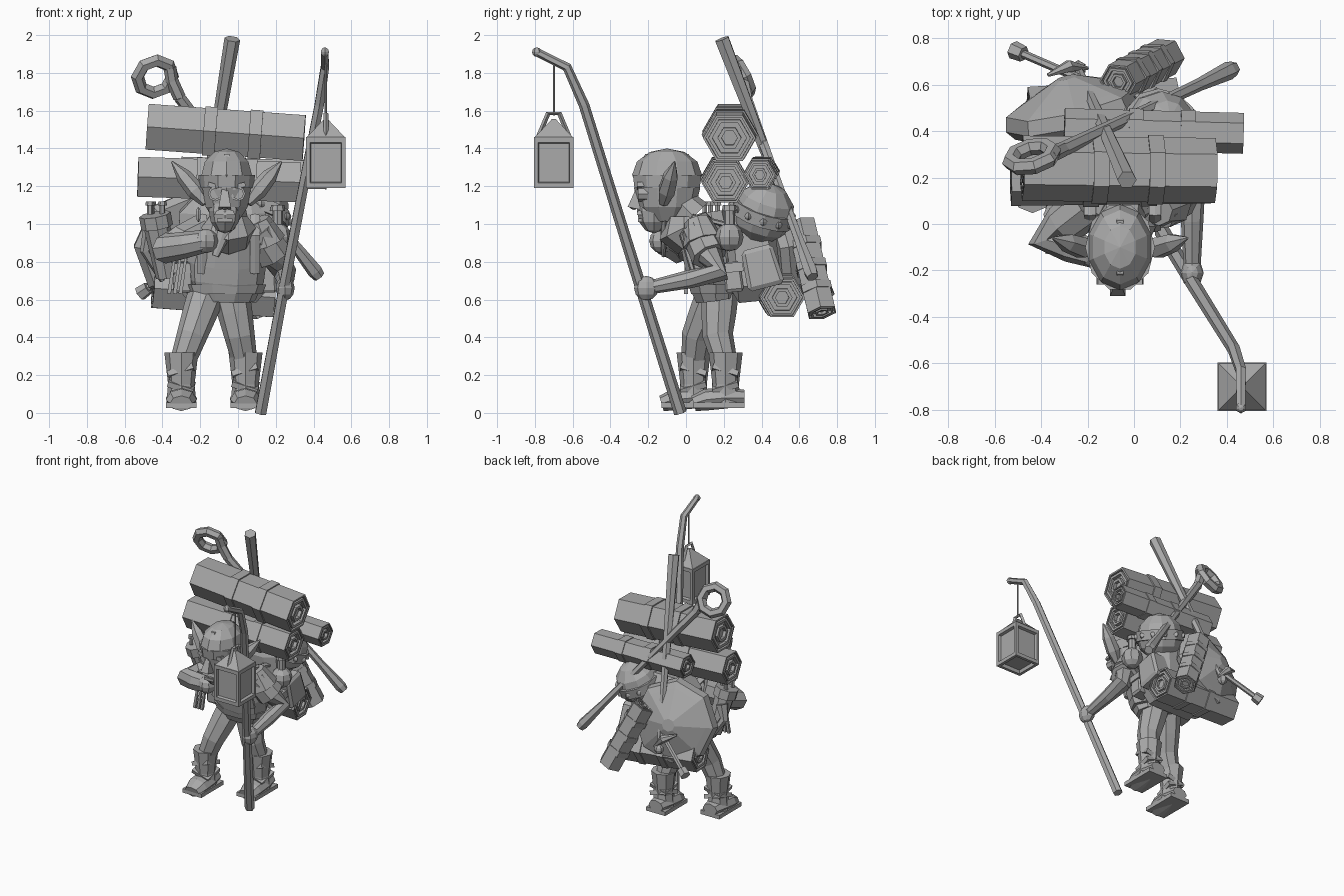
import bpy, bmesh, math
from mathutils import Vector, Euler

cube = bpy.data.objects.get("Cube")
if cube:
    bpy.data.objects.remove(cube, do_unlink=True)

grey = (.4, .4, .4, 1)
material = bpy.data.materials.new("plain grey")
material.use_nodes = True
material.diffuse_color = grey
material.node_tree.nodes["Principled BSDF"].inputs["Base Color"].default_value = grey

ACROSS, DEEP, UP = Vector((1, 0, 0)), Vector((0, 1, 0)), Vector((0, 0, 1))
BOTH_SIDES = (("right", -1), ("left", 1))


def point(x, y, z):
    return Vector((x, y, z))


def finish(name, bm):
    bmesh.ops.recalc_face_normals(bm, faces=bm.faces)
    mesh = bpy.data.meshes.new(name)
    bm.to_mesh(mesh)
    bm.free()
    mesh.materials.append(material)
    part = bpy.data.objects.new(name, mesh)
    bpy.context.collection.objects.link(part)


def loft(name, centres, tangents, radii, sides, guide, flat=1):
    """Join polygon rings and close both ends."""
    bm = bmesh.new()
    rings = []
    for centre, tangent, radius in zip(centres, tangents, radii):
        u = tangent.cross(guide).normalized()
        w = tangent.cross(u) * flat
        angles = [math.tau * i / sides for i in range(sides)]
        rings.append([bm.verts.new(centre + (u * math.cos(a) + w * math.sin(a)) * radius) for a in angles])
    for lower, upper in zip(rings, rings[1:]):
        for i in range(sides):
            j = (i + 1) % sides
            bm.faces.new((lower[i], lower[j], upper[j], upper[i]))
    bm.faces.new(rings[0])
    bm.faces.new(rings[-1])
    finish(name, bm)


def tube(name, path, start, end, bulge=0, sides=8, guide=None, flat=1):
    """Sweep along a path; the radius runs from start to end and may swell midway."""
    last = len(path) - 1
    tangents = [(path[min(i + 1, last)] - path[max(i - 1, 0)]).normalized() for i in range(last + 1)]
    whole = (path[last] - path[0]).normalized()
    guide = guide or (DEEP if abs(whole.z) > .8 else UP)
    steps = [i / last for i in range(last + 1)]
    radii = [start + (end - start) * t + bulge * math.sin(math.pi * t) for t in steps]
    loft(name, path, tangents, radii, sides, guide, flat)


def lathe(name, start, end, profile, radius, sides=6):
    """Turn a profile of (position, share of radius) about a straight axis."""
    axis = (end - start).normalized()
    guide = DEEP if abs(axis.z) > .9 else UP
    centres = [start.lerp(end, t) for t, share in profile]
    loft(name, centres, [axis] * len(profile), [share * radius for t, share in profile], sides, guide)


def place(name, bm, centre, size, tilt):
    turn = Euler(tilt).to_matrix()
    for v in bm.verts:
        v.co = centre + turn @ (v.co * Vector(size))
    finish(name, bm)


def ball(name, centre, size, sides=8, tilt=(0, 0, 0)):
    bm = bmesh.new()
    bmesh.ops.create_uvsphere(bm, u_segments=sides, v_segments=6, radius=1)
    size = size if isinstance(size, tuple) else (size, size, size)
    place(name, bm, centre, size, tilt)


def box(name, centre, size, tilt=(0, 0, 0), taper=1, bevel=0):
    bm = bmesh.new()
    bmesh.ops.create_cube(bm, size=1)
    for v in bm.verts:
        if v.co.z > 0:
            v.co.xy *= taper
    if bevel:
        bmesh.ops.bevel(bm, geom=bm.edges[:], offset=bevel, segments=1, affect='EDGES')
    place(name, bm, centre, size, tilt)


def bedroll(name, start, end, radius, straps=(.36, .65)):
    """Hexagonal roll with coiled ends and raised straps."""
    dip = .03
    rim = []
    for inner in (.3, .65):
        outer = inner + .15
        rim += [(dip, inner), (0, inner), (0, outer), (dip, outer)]
    rim += [(dip, .9), (0, .9), (0, 1)]
    lathe(name, start, end, rim + [(1 - t, share) for t, share in reversed(rim)], radius)
    for t in straps:
        tube(name + "_strap", [start.lerp(end, t), start.lerp(end, t + .08)], radius * 1.07, radius * 1.07, sides=6)


# Trousers and boots
for side, hip, ankle in (("right", point(-.16, .16, .65), point(-.3, .04, .25)),
                         ("left", point(-.04, .18, .65), point(.04, .21, .25))):
    knee = hip.lerp(ankle, .6) - DEEP * .03
    tube(side + "_trouser_leg", [hip, hip.lerp(knee, .5), knee, ankle], .1, .065, bulge=.005)
    floor = ankle - UP * .2
    tube(side + "_boot_shaft", [floor, floor + UP * .1, ankle + UP * .07], .08, .09, bulge=-.015)
    heel, toe = floor + DEEP * .1, floor - DEEP * .17
    tube(side + "_boot_foot", [heel + UP * .03, floor + UP * .03, floor.lerp(toe, .6) + UP * .02, toe],
         .06, .06, bulge=.025, flat=.7)
    box(side + "_boot_sole", heel.lerp(toe, .5) - UP * .01, (.16, .27, .03))
    for height, tilt in ((.1, .3), (.16, -.3)):
        box(side + "_boot_wrap", floor + UP * height, (.14, .14, .03), tilt=(tilt, tilt, 0))

# Tunic, belt, scarf and straps
waist, chest, throat = point(-.07, .16, .6), point(-.06, .13, .8), point(-.05, .04, 1.04)
tube("tunic", [waist, waist.lerp(chest, .5), chest, chest.lerp(throat, .6), throat], .16, .1, bulge=.08, sides=10, flat=.7)
tube("belt", [waist + UP * .03, waist + UP * .08], .2, .22, sides=10, flat=.7)
tube("neck", [throat, throat + point(0, -.1, .1)], .1, .08)
tube("scarf", [throat - UP * .1, throat - UP * .06 - DEEP * .05, throat - DEEP * .05], .13, .1, bulge=.03)
tube("scarf_tail", [throat - DEEP * .15, point(-.12, -.12, .83)], .06, .02, flat=.5)
for side, s in BOTH_SIDES:
    over = throat + ACROSS * s * .14
    tube(side + "_shoulder_strap", [over + point(0, .2, -.05), over, over - point(0, .06, .1), over - UP * .3],
         .015, .015, guide=ACROSS, flat=2, sides=6)

# Arms and hands
left_shoulder, left_elbow, left_hand = point(.1, .06, .97), point(.25, .17, .74), point(.25, -.21, .66)
tube("left_arm", [left_shoulder, left_shoulder.lerp(left_elbow, .5), left_elbow, left_elbow.lerp(left_hand, .4), left_hand],
     .09, .035, guide=ACROSS)
tube("left_sleeve", [left_shoulder, left_shoulder.lerp(left_elbow, .6)], .09, .1)
tube("left_cape", [left_shoulder + UP * .05, left_shoulder.lerp(left_elbow, .3)], .07, .11)
ball("left_hand", left_hand, (.05, .065, .065))
right_shoulder, right_elbow, right_hand = point(-.2, .08, .95), point(-.38, -.06, .87), point(-.17, -.13, .91)
tube("right_arm", [right_shoulder, right_shoulder.lerp(right_elbow, .6), right_elbow, right_elbow.lerp(right_hand, .5), right_hand],
     .1, .06, guide=UP)
ball("right_hand", right_hand, .065)

# Head, cap and face
head = point(-.06, -.1, 1.19)
ball("head", head, (.135, .175, .2), sides=10)
ball("jaw", head - point(.01, .07, .12), (.085, .09, .12))
crown = head + UP * .07
tube("cap_band", [head, crown], .143, .15, sides=10, flat=1.27)
ball("cap", crown, (.14, .185, .14), sides=10)
box("cap_ridge", crown + UP * .06, (.04, .33, .1), taper=.7)
box("nose", head - point(.01, .155, .06), (.065, .09, .1), tilt=(-.2, 0, 0), taper=.5)
ball("nose_tip", head - point(.01, .175, .09), .025, sides=6)
box("moustache", head - point(.01, .13, .13), (.11, .06, .025), taper=.8)
box("lower_lip", head - point(.01, .13, .17), (.08, .05, .02))
for side, s in BOTH_SIDES:
    eye = head + point(s * .06, -.1, -.03)
    lathe(side + "_eye_ring", eye, eye - DEEP * .055, [(0, 1), (1, 1), (1, .7), (.8, .7)], .04, sides=8)
    box(side + "_brow", eye + point(0, -.04, .04), (.08, .04, .025), tilt=(0, s * -.25, 0))
    lobe = head + point(s * .11, -.02, -.08)
    tip = lobe + point(s * .18, .06, .22)
    tube(side + "_ear", [lobe, lobe.lerp(tip, .3), lobe.lerp(tip, .65), tip], .025, .005, bulge=.035, sides=6, guide=DEEP)
ball("earring", head - point(.15, 0, .14), (.015, .015, .04), sides=6)

# Staff with its lantern
bend, tip = point(.46, -.63, 1.83), point(.46, -.79, 1.91)
tube("staff", [point(.12, -.03, 0), point(.25, -.25, .7), point(.43, -.54, 1.63), bend, tip], .034, .022, sides=6, guide=ACROSS)
ball("staff_tip", tip, .025, sides=6)
lamp = point(.465, -.7, 1.325)
tube("lantern_cord", [lamp + UP * .25, lamp + UP * .55], .006, .006, sides=6)
bm = bmesh.new()
bmesh.ops.create_cube(bm, size=.21)
panes = [f for f in bm.faces if f.normal.z < .5]
bmesh.ops.inset_individual(bm, faces=panes, thickness=.03)
bmesh.ops.inset_individual(bm, faces=panes, thickness=.006, depth=-.02)
place("lantern_case", bm, lamp, (1, 1, 1.28), (0, 0, 0))
box("lantern_roof", lamp + UP * .18, (.21, .21, .1), taper=.1)
handle = [lamp + point(0, y, z) for y, z in ((-.08, .14), (-.03, .26), (.03, .26), (.08, .14))]
tube("lantern_handle", handle, .013, .013, sides=4, guide=ACROSS)

# Backpack and the bedrolls tied to it
pack = point(-.08, .35, .87)
box("backpack", pack, (.5, .28, .56), tilt=(.1, 0, 0), taper=.9, bevel=.15)
box("backpack_side_pocket", pack + point(.24, .05, -.1), (.14, .2, .22), tilt=(.25, 0, 0), taper=.85, bevel=.1)
bedroll("top_bedroll", point(-.48, .24, 1.515), point(.35, .23, 1.455), .14)
bedroll("middle_bedroll", point(-.53, .2, 1.25), point(.33, .21, 1.22), .122)
bedroll("rear_bedroll", point(-.3, .41, 1.28), point(.47, .39, 1.26), .088)
bedroll("lower_bedroll", point(-.45, .47, .66), point(.19, .51, .61), .12)
bedroll("hanging_bedroll", point(-.07, .61, 1), point(.14, .72, .53), .085, straps=(.2, .45, .7))

# Round shield on the back
lathe("shield", point(-.24, .43, .87), point(-.29, .63, .91), [(0, .9), (.2, 1), (.5, .95), (.6, .8), (1, .15)], .31, sides=8)

# Studded helmet
helmet, lean = point(.11, .41, 1.06), (-.3, .3, 0)
ball("helmet", helmet, .165, sides=10, tilt=lean)
turn = Euler(lean).to_matrix()
rise = turn @ UP * .035
tube("helmet_band", [helmet - rise, helmet + rise], .17, .17, sides=12)
for i in range(12):
    angle = math.tau * i / 12
    ball("helmet_stud", helmet + turn @ point(math.cos(angle), math.sin(angle), 0) * .167, .02, sides=4)

# Club, ring-headed pole and short pick
club_end = point(-.24, .67, .73)
tube("club", [point(-.03, .19, 1.98), club_end], .042, .017, sides=6)
ball("club_knob", club_end, .035, sides=6)
pole_top, pole_end = point(-.31, .32, 1.67), point(.43, .67, .72)
lathe("ring_pole", pole_top, pole_end, [(0, .8), (.5, .6), (.8, .7), (.97, 1), (1, .8)], .04)
tube("pole_neck", [pole_top, point(-.35, .3, 1.76), point(-.36, .28, 1.83)], .034, .034, sides=6, guide=DEEP)
facing = point(-.2, .8, .4).to_track_quat('Z', 'Y').to_euler()
bpy.ops.mesh.primitive_torus_add(major_segments=8, minor_segments=6, major_radius=.095, minor_radius=.036,
                                 location=(-.44, .29, 1.78), rotation=facing)
ring = bpy.context.object
ring.name = "pole_ring"
ring.data.materials.append(material)
pick_end, pick_top = point(-.52, .75, .63), point(-.22, .62, .84)
tube("pick_handle", [pick_end, pick_top], .018, .018, sides=6)
tube("pick_grip", [pick_end, pick_end.lerp(pick_top, .15)], .04, .035, sides=6)
tube("pick_head", [point(-.37, .64, .86), point(-.28, .68, .82), point(-.2, .67, .74)], .008, .008, bulge=.02, sides=6, guide=DEEP)

# Bottle, quiver, horn and pouches
flask = point(.21, .23, .93)
ball("bottle", flask, .075)
tube("bottle_neck", [flask, flask + UP * .16], .03, .028)
tube("bottle_stopper", [flask + UP * .14, flask + UP * .17], .04, .035)
quiver_base, quiver_top = point(-.38, .2, .72), point(-.44, .13, 1.05)
tube("quiver", [quiver_base, quiver_top], .055, .075)
tube("quiver_rim", [quiver_base.lerp(quiver_top, .8), quiver_top], .085, .085)
for i in range(3):
    stick = quiver_top + point(math.cos(i * 2), math.sin(i * 2), 0) * .04
    lathe("quiver_stick", stick, stick + UP * .07, [(0, .6), (.7, .6), (.7, 1), (1, .9)], .024)
for side, s in BOTH_SIDES:
    pouch = waist + point(s * .22, .04 + s * .05, .12)
    box(side + "_belt_pouch", pouch, (.11, .1, .16), tilt=(.1, 0, 0), taper=.85, bevel=.1)
    box(side + "_pouch_flap", pouch + UP * .05, (.12, .11, .05), tilt=(.1, 0, 0), taper=.9)
for i in range(3):
    box("belt_tassel", point(-.35 + i * .03, 0, .73), (.02, .02, .2), tilt=(0, .15, 0), taper=.7)
tube("side_horn", [point(-.46, .22, .96), point(-.49, .24, .86), point(-.4, .3, .7)], .045, .015, sides=6)
